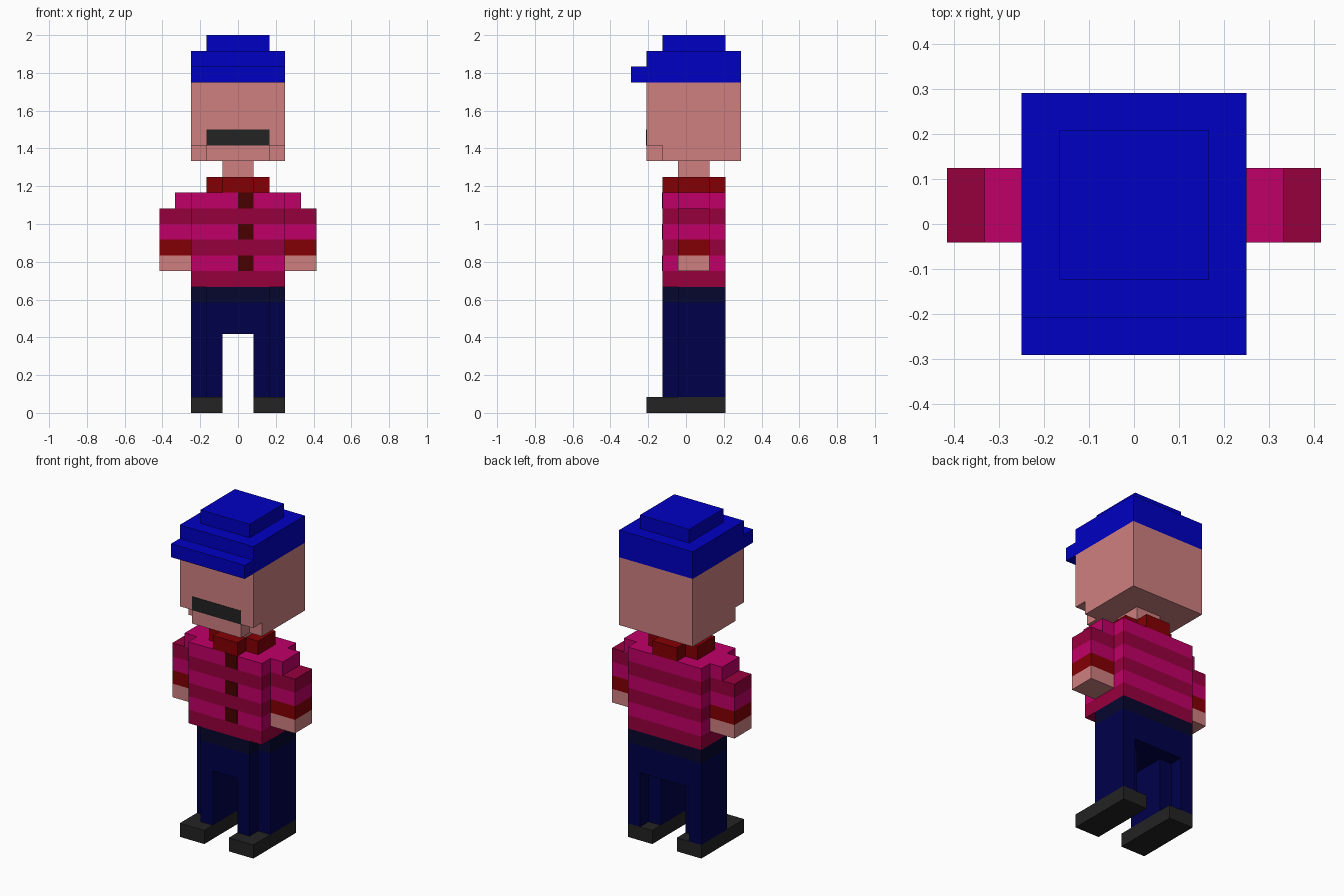
import bpy
import bmesh

if "Cube" in bpy.data.objects:
    bpy.data.objects.remove(bpy.data.objects["Cube"])

U = 2 / 24  # one block


def material(name, rgb):
    lin = [((c / 255 + 0.055) / 1.055) ** 2.4 if c > 10 else c / 255 / 12.92 for c in rgb]
    m = bpy.data.materials.new(name)
    m.use_nodes = True
    m.diffuse_color = (*lin, 1)
    bsdf = m.node_tree.nodes["Principled BSDF"]
    bsdf.inputs["Base Color"].default_value = (*lin, 1)
    bsdf.inputs["Roughness"].default_value = 0.8
    return m


SKIN = material("skin", (207, 128, 128))
BLUE = material("cap blue", (0, 0, 195))
PINK = material("shirt pink", (192, 0, 103))
WINE = material("shirt dark pink", (151, 0, 61))
RED = material("trim red", (132, 0, 5))
BROWN = material("button brown", (72, 0, 0))
NAVY = material("trouser navy", (0, 0, 74))
BELT = material("belt navy", (6, 6, 46))
CHARCOAL = material("charcoal", (35, 35, 35))


def rect(x0, x1, y0, y1):
    return [(x0, y0), (x1, y0), (x1, y1), (x0, y1)]


def mirrored(profile):
    return [(-x, y) for x, y in reversed(profile)]


def prism(name, profile, bottom, bands, height=1):
    """Upright prism in block units; each entry of bands colours one band, from the bottom up."""
    mats = list(dict.fromkeys(bands))
    bm = bmesh.new()
    rings = [[bm.verts.new((x * U, y * U, (bottom + i * height) * U)) for x, y in profile]
             for i in range(len(bands) + 1)]
    bm.faces.new(rings[0][::-1]).material_index = mats.index(bands[0])
    bm.faces.new(rings[-1]).material_index = mats.index(bands[-1])
    n = len(profile)
    for i, mat in enumerate(bands):
        for j in range(n):
            k = (j + 1) % n
            face = bm.faces.new((rings[i][j], rings[i][k], rings[i + 1][k], rings[i + 1][j]))
            face.material_index = mats.index(mat)
    bmesh.ops.recalc_face_normals(bm, faces=bm.faces)
    mesh = bpy.data.meshes.new(name)
    bm.to_mesh(mesh)
    bm.free()
    for m in mats:
        mesh.materials.append(m)
    ob = bpy.data.objects.new(name, mesh)
    bpy.context.collection.objects.link(ob)
    return ob


# Limbs, built on both sides
leg = [(1, -1.5), (2, -1.5), (2, -.5), (3, -.5), (3, 2.5), (2, 2.5), (2, 1.5), (1, 1.5)]
for side, flip in (("left", lambda p: p), ("right", mirrored)):
    prism(side + "_shoe", flip(rect(1, 3, -2.5, 2.5)), 0, [CHARCOAL])
    prism(side + "_leg", flip(leg), 1, [NAVY], 4)
    prism(side + "_arm", flip(rect(3, 5, -.5, 1.5)), 9, [SKIN, RED, PINK, WINE])
    prism(side + "_shoulder", flip(rect(3, 4, -.5, 1.5)), 13, [PINK])

# Hips with belt
hips = [(-2, -1.5), (2, -1.5), (2, -.5), (3, -.5), (3, 2.5), (-3, 2.5), (-3, -.5), (-2, -.5)]
prism("hips", hips, 5, [NAVY, NAVY, BELT])

# Striped shirt, buttons and cross-shaped collar
prism("shirt", rect(-3, 3, -1.5, 2.5), 8, [WINE, PINK] * 3)
for z in (9, 11, 13):
    prism("button", rect(0, 1, -1.53, -1.5), z, [BROWN])
collar = [(-1, -1.5), (1, -1.5), (1, -.5), (2, -.5), (2, 1.5), (1, 1.5),
          (1, 2.5), (-1, 2.5), (-1, 1.5), (-2, 1.5), (-2, -.5), (-1, -.5)]
prism("collar", collar, 14, [RED])

# Head with cut-in jaw corners and moustache
prism("neck", rect(-1, 1, -.5, 1.5), 15, [SKIN])
jaw = [(-2, -2.5), (2, -2.5), (2, -1.5), (3, -1.5), (3, 3.5), (-3, 3.5), (-3, -1.5), (-2, -1.5)]
prism("jaw", jaw, 16, [SKIN])
prism("head", rect(-3, 3, -2.5, 3.5), 17, [SKIN], 4)
prism("moustache", rect(-2, 2, -2.53, -2.5), 17, [CHARCOAL])

# Cap
prism("cap", rect(-3, 3, -2.5, 3.5), 21, [BLUE], 2)
prism("cap_brim", rect(-3, 3, -3.5, -2.5), 21, [BLUE])
prism("cap_crown", rect(-2, 2, -1.5, 2.5), 23, [BLUE])
